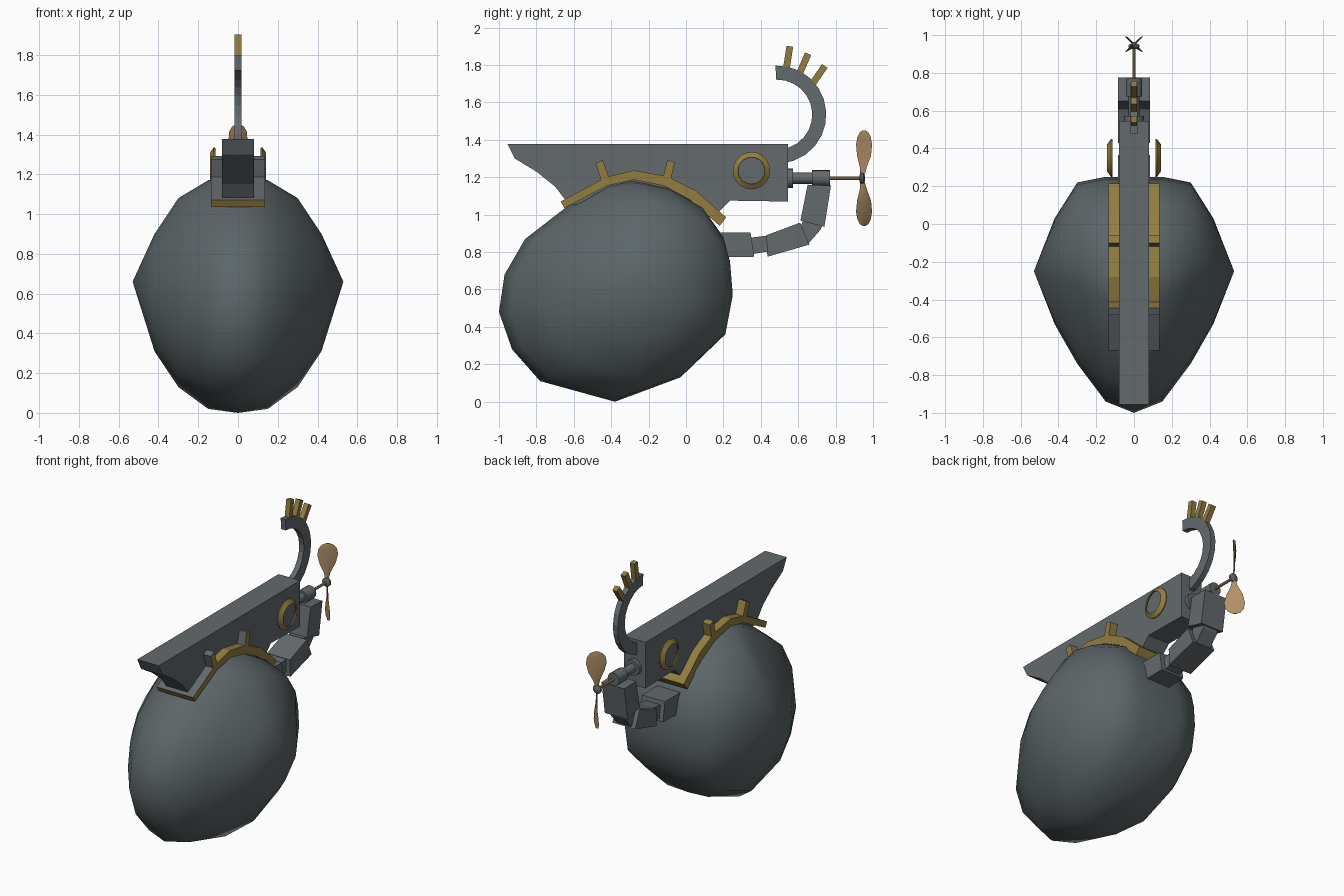
import bpy, bmesh
from math import sin, cos, pi, radians
from mathutils import Vector

cube = bpy.data.objects.get("Cube")
if cube:
    bpy.data.objects.remove(cube, do_unlink=True)


def material(name, rgb):
    m = bpy.data.materials.new(name)
    m.use_nodes = True
    m.diffuse_color = (*rgb, 1)
    m.node_tree.nodes["Principled BSDF"].inputs["Base Color"].default_value = (*rgb, 1)
    return m


HULL = material("hull grey", (0.105, 0.13, 0.137))
FRAME = material("frame grey", (0.125, 0.143, 0.155))
GOLD = material("dull gold", (0.29, 0.205, 0.05))
TAN = material("tan", (0.44, 0.28, 0.135))


def finish(name, bm, *mats):
    bmesh.ops.recalc_face_normals(bm, faces=bm.faces)
    me = bpy.data.meshes.new(name)
    bm.to_mesh(me)
    bm.free()
    for m in mats:
        me.materials.append(m)
    ob = bpy.data.objects.new(name, me)
    bpy.context.collection.objects.link(ob)
    return ob


def smooth(ob, angle):
    bpy.ops.object.select_all(action='DESELECT')
    ob.select_set(True)
    bpy.context.view_layer.objects.active = ob
    bpy.ops.object.shade_smooth_by_angle(angle=radians(angle))


def loft(bm, rings, closed=False):
    """Join rings of vertices with quads."""
    pairs = list(zip(rings, rings[1:]))
    if closed:
        pairs.append((rings[-1], rings[0]))
    for a, b in pairs:
        for i in range(len(a)):
            j = (i + 1) % len(a)
            bm.faces.new((a[i], a[j], b[j], b[i]))


def prism(name, outline, half, mat, *more):
    """Side outline (y, z) given a width across x."""
    bm = bmesh.new()
    left = [bm.verts.new((half, y, z)) for y, z in outline]
    right = [bm.verts.new((-half, y, z)) for y, z in outline]
    bm.faces.new(left)
    bm.faces.new(right[::-1])
    loft(bm, [left, right])
    return finish(name, bm, mat, *more)


def lathe(name, profile, z, mat, sides=16):
    """Solid (y, radius) profile turned about the y axis."""
    bm = bmesh.new()
    rings = [[bm.verts.new((r * cos(2 * pi * i / sides), y, z + r * sin(2 * pi * i / sides)))
              for i in range(sides)] for y, r in profile]
    loft(bm, rings)
    bm.faces.new(rings[0])
    bm.faces.new(rings[-1][::-1])
    smooth(finish(name, bm, mat), 35)


# Hull: one side outline fitted into narrowing bounds towards each flank
side = [(-1, .48), (-.97, .68), (-.86, .87), (-.64, 1.04), (-.43, 1.16), (-.3, 1.19),
        (-.1, 1.15), (.08, 1.05), (.2, .88), (.235, .75), (.25, .57), (.21, .36),
        (-.03, .13), (-.38, 0), (-.78, .11), (-.93, .28)]
layers = [(0, -1, .25, 0, 1.19), (.15, -.94, .25, .02, 1.17), (.3, -.74, .22, .13, 1.08),
          (.42, -.53, .03, .31, .9)]
bm = bmesh.new()
rings = []
for sign, group in ((-1, layers[:0:-1]), (1, layers)):
    for x, y0, y1, z0, z1 in group:
        rings.append([bm.verts.new((sign * x, y0 + (y + 1) / 1.25 * (y1 - y0),
                                    z0 + z / 1.19 * (z1 - z0))) for y, z in side])
loft(bm, rings)
for x, ring in ((-.53, rings[0]), (.53, rings[-1])):
    tip = bm.verts.new((x, -.25, .66))
    for a, b in zip(ring, ring[1:] + ring[:1]):
        bm.faces.new((a, b, tip))
smooth(finish("hull", bm, HULL), 60)

# Beam on top of the hull, with a pointed prow
prism("beam", [(-.955, 1.378), (.545, 1.378), (.545, 1.07), (.235, 1.075), (.16, 1),
               (0, 1.05), (-.28, 1.15), (-.6, 1.05), (-.65, 1.085), (-.7, 1.15),
               (-.8, 1.23), (-.915, 1.3)], .08, FRAME)

# Saddle strap and its tabs
strap = prism("saddle_strap",
              [(-.67, 1.07), (-.43, 1.2), (-.28, 1.237), (-.1, 1.205), (.05, 1.13), (.215, .985),
               (.18, .94), (.02, 1.08), (-.12, 1.155), (-.28, 1.187), (-.42, 1.155), (-.65, 1.035)],
              .135, GOLD, FRAME)
tabs = [prism("front_strap_tab", [(-.45, 1.17), (-.483, 1.275), (-.445, 1.292), (-.405, 1.18)],
              .135, GOLD, FRAME),
        prism("rear_strap_tab", [(-.125, 1.19), (-.1, 1.292), (-.06, 1.28), (-.085, 1.17)],
              .135, GOLD, FRAME)]
for ob in [strap] + tabs:
    for f in ob.data.polygons:
        if f.normal.y < -.3 and f.normal.z > -.4:
            f.material_index = 1

# Flared porthole rings on both flanks
for sign, label in ((1, "left"), (-1, "right")):
    bm = bmesh.new()
    section = [(.115, .1), (.122, .1), (.142, .072), (.135, .07), (.113, .092)]
    n = 20
    rings = [[bm.verts.new((sign * x, .35 + r * cos(2 * pi * i / n), 1.235 + r * sin(2 * pi * i / n)))
              for x, r in section] for i in range(n)]
    loft(bm, rings, closed=True)
    smooth(finish(label + "_porthole_ring", bm, GOLD), 30)

# Curved tail hook and its spikes
arc = [radians(92 - 177 * i / 12) for i in range(13)]
hook = [(.488 + .262 * cos(a), 1.535 + .262 * sin(a)) for a in arc]
hook += [(.488 + .187 * cos(a), 1.535 + .187 * sin(a)) for a in arc[::-1]]
prism("tail_hook", hook, .018, FRAME)
for i, (base, tip) in enumerate([((.535, 1.77), (.555, 1.9)), ((.605, 1.75), (.653, 1.86)),
                                 ((.67, 1.69), (.742, 1.795))]):
    a, b = Vector(base), Vector(tip)
    d = (b - a).normalized()
    s = Vector((d.y, -d.x)) * .018
    prism("hook_spike_%d" % (i + 1), [a - s, b - s, b + s, a + s], .017, GOLD)

# Drive shaft
lathe("shaft_housing", [(.53, .052), (.572, .052), (.572, .03), (.675, .03), (.675, .043),
                        (.77, .043)], 1.195, FRAME)
lathe("propeller_rod", [(.76, .009), (.95, .009)], 1.195, TAN, 8)
lathe("propeller_hub", [(.927, .018), (.935, .03), (.947, .03), (.957, .012)], 1.195, FRAME, 12)

# Twisted propeller blades: (distance from hub, half chord, pitch in degrees)
stations = [(.015, .012, 70), (.06, .022, 60), (.12, .05, 48), (.18, .064, 42),
            (.22, .057, 39), (.245, .038, 37), (.256, .012, 36)]
for sign, label in ((1, "upper"), (-1, "lower")):
    bm = bmesh.new()
    rings = []
    for dist, chord, pitch in stations:
        c = radians(pitch)
        centre = Vector((0, .942 + min(dist, .1) * .1, 1.195 + sign * dist))
        along = Vector((sign * cos(c), sin(c), 0)) * chord
        thick = Vector((-sign * sin(c), cos(c), 0)) * .005
        rings.append([bm.verts.new(centre + p) for p in (along, thick, -along, -thick)])
    loft(bm, rings)
    bm.faces.new(rings[0])
    bm.faces.new(rings[-1][::-1])
    smooth(finish(label + "_propeller_blade", bm, TAN), 50)

# Jointed arm from the hull up to the drive shaft
prism("arm_base", [(.12, .905), (.345, .905), (.365, .775), (.12, .77)], .085, FRAME)
prism("arm_lower_joint", [(.33, .875), (.45, .89), (.45, .805), (.33, .785)], .055, FRAME)
prism("arm_middle", [(.43, .89), (.61, .957), (.66, .84), (.435, .775)], .085, FRAME)
prism("arm_upper_joint", [(.6, .9), (.63, .98), (.73, .95), (.72, .92), (.65, .84)], .055, FRAME)
prism("arm_top", [(.65, 1.16), (.775, 1.155), (.74, .935), (.612, .968)], .085, FRAME)
